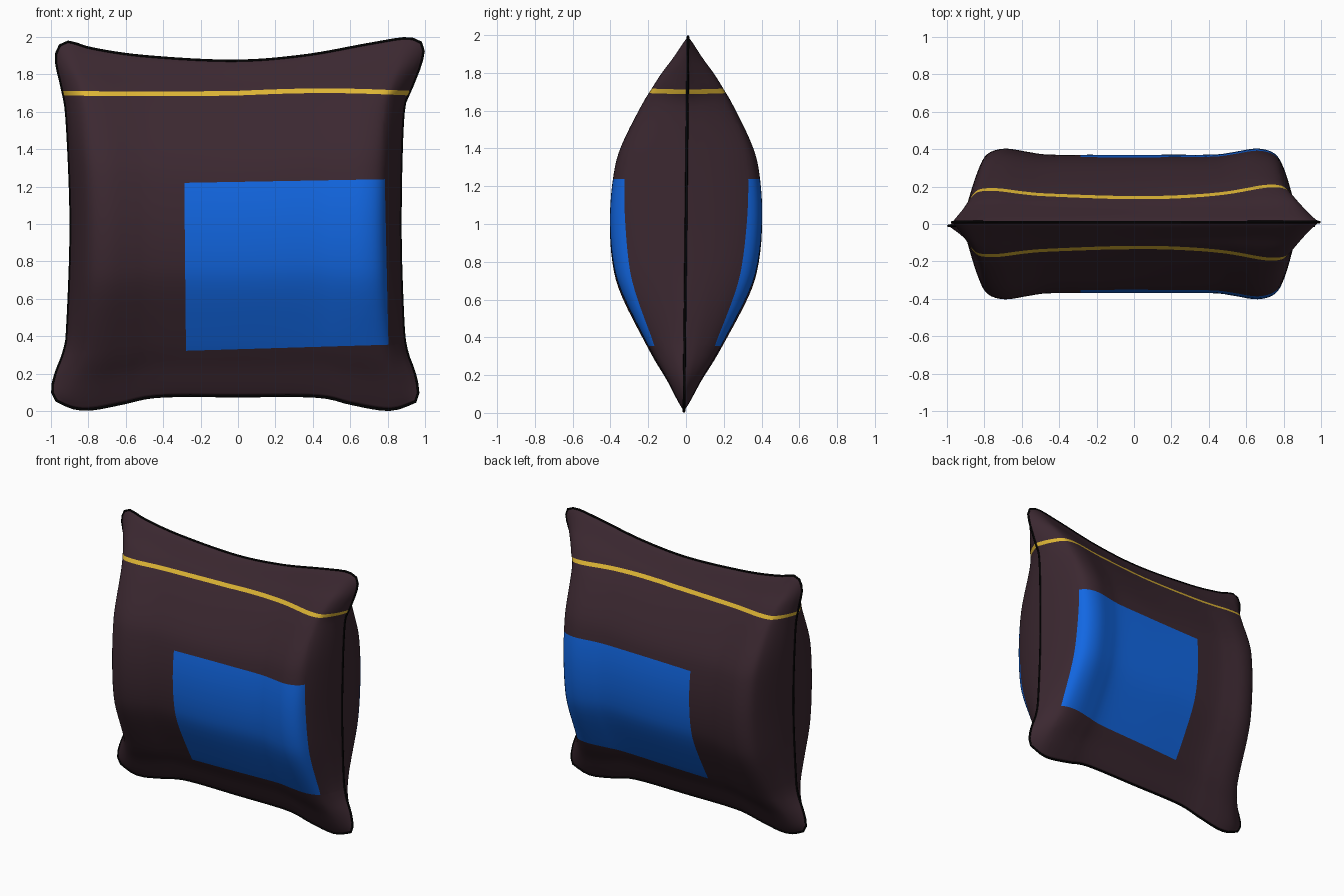
import bpy, bmesh, math
from mathutils import Vector

if "Cube" in bpy.data.objects:
    bpy.data.objects.remove(bpy.data.objects["Cube"])


def material(name, rgb):
    m = bpy.data.materials.new(name)
    m.diffuse_color = (*rgb, 1)
    m.use_nodes = True
    m.node_tree.nodes["Principled BSDF"].inputs["Base Color"].default_value = m.diffuse_color
    return m


FABRIC = material("dark plum fabric", (0.044, 0.021, 0.030))
BLUE = material("blue patch", (0.006, 0.135, 0.76))
YELLOW = material("yellow stripe", (0.72, 0.46, 0.035))
BLACK = material("black piping", (0.001, 0.001, 0.001))


def spline(points, steps):
    """Catmull-Rom samples through 2D points."""
    p = [Vector(q) for q in points]
    p = [2 * p[0] - p[1]] + p + [2 * p[-1] - p[-2]]
    out = []
    for i in range(1, len(p) - 2):
        a, b, c, d = p[i - 1:i + 3]
        for k in range(steps):
            t = k / steps
            out.append(0.5 * (2 * b + (c - a) * t + (2 * a - 5 * b + 4 * c - d) * t * t
                              + (3 * b - a - 3 * c + d) * t ** 3))
    return out + [p[-2]]


def by_length(points):
    """Function giving the point at a fraction of the spline's length."""
    s = spline(points, 12)
    acc = [0.0]
    for a, b in zip(s, s[1:]):
        acc.append(acc[-1] + (b - a).length)

    def at(t):
        d = t * acc[-1]
        for i in range(len(s) - 1):
            if d <= acc[i + 1]:
                return s[i].lerp(s[i + 1], (d - acc[i]) / (acc[i + 1] - acc[i]))
        return s[-1].copy()
    return at


# Seam outline (x, z): four edges between the ear tips
TL, TR, BR, BL = (-0.952, 1.955), (0.978, 1.970), (0.948, 0.050), (-0.970, 0.055)
top = by_length([TL, (-0.90, 1.974), (-0.78, 1.938), (-0.5, 1.897), (-0.03, 1.872),
                 (0.35, 1.90), (0.70, 1.962), (0.90, 1.993), TR])
bottom = by_length([BL, (-0.88, 0.016), (-0.78, 0.01), (-0.62, 0.04), (-0.42, 0.078),
                    (0, 0.08), (0.42, 0.078), (0.6, 0.04), (0.76, 0.01), (0.85, 0.013), BR])
left = by_length([BL, (-0.994, 0.11), (-0.975, 0.2), (-0.93, 0.32), (-0.912, 0.45), (-0.894, 1.0),
                  (-0.915, 1.55), (-0.94, 1.72), (-0.97, 1.85), (-0.97, 1.92), TL])
right = by_length([BR, (0.963, 0.10), (0.945, 0.2), (0.90, 0.33), (0.882, 0.5), (0.868, 1.0),
                   (0.883, 1.58), (0.925, 1.72), (0.975, 1.85), (0.992, 1.93), TR])

# Thickness profiles: across (position, half depth) and up (position, factor)
half = [(0, 0.37), (0.25, 0.37), (0.5, 0.371), (0.62, 0.385), (0.76, 0.403), (0.865, 0.375),
        (0.92, 0.295), (0.966, 0.165), (0.99, 0.06), (1, 0)]
across = spline([(-x, h) for x, h in half[:0:-1]] + half, 4)
upward = spline([(-1, 0), (-0.92, 0.11), (-0.81, 0.25), (-0.66, 0.46), (-0.365, 0.83),
                 (-0.18, 0.96), (0.05, 1), (0.27, 0.957), (0.42, 0.86), (0.62, 0.62),
                 (0.79, 0.38), (0.88, 0.22), (0.96, 0.08), (1, 0)], 4)


def lean(z):
    return 0.011 * (z - 1)


def patch_point(a, b):
    """Blend the four seam edges into a surface."""
    c = [Vector(q) for q in (BL, BR, TL, TR)]
    flat = (c[0] * (1 - a) + c[1] * a) * (1 - b) + (c[2] * (1 - a) + c[3] * a) * b
    return bottom(a) * (1 - b) + top(a) * b + left(b) * (1 - a) + right(b) * a - flat


# Cushion body: front and back sheets joined at the seam
bm = bmesh.new()
base = [[patch_point((u.x + 1) / 2, (v.x + 1) / 2) for v in upward] for u in across]
for side in (-1, 1):
    grid = [[bm.verts.new((p.x, side * max(0, across[i].y * upward[j].y) + lean(p.y), p.y))
             for j, p in enumerate(col)] for i, col in enumerate(base)]
    for i in range(len(grid) - 1):
        for j in range(len(upward) - 1):
            bm.faces.new((grid[i][j], grid[i + 1][j], grid[i + 1][j + 1], grid[i][j + 1]))
bmesh.ops.remove_doubles(bm, verts=bm.verts, dist=1e-5)
bmesh.ops.recalc_face_normals(bm, faces=bm.faces)


def cut(co, no):
    bmesh.ops.bisect_plane(bm, geom=bm.verts[:] + bm.edges[:] + bm.faces[:], dist=1e-5,
                           plane_co=co, plane_no=no)


def wave(x):
    return 0.013 * math.sin(3.4 * x) * (1 if x > 0 else 0.3) + 0.003


def bend(sign):
    for v in bm.verts:
        v.co.z += sign * wave(v.co.x)


# Patch outline: planes facing outwards
planes = [(Vector(c), Vector(n)) for c, n in (
    ((-0.29, 0, 1.22), (-0.018, 0, 1)), ((-0.28, 0, 0.322), (0.03, 0, -1)),
    ((-0.285, 0, 1), (-1, 0, -0.01)), ((0.785, 0, 1.23), (1, 0, 0.022)))]
for co, no in planes:
    cut(co, no)
# Stripe edges are cut flat in a straightened copy of the wavy band
LOW, HIGH = 1.684, 1.709
bend(-1)
for z in (LOW, HIGH):
    cut((0, 0, z), (0, 0, 1))
stripe = [f for f in bm.faces if LOW < f.calc_center_median().z < HIGH]
bend(1)
for f in bm.faces:
    f.smooth = True
    c = f.calc_center_median()
    if all((c - co).dot(no) < 0 for co, no in planes):
        f.material_index = 1
for f in stripe:
    f.material_index = 2

mesh = bpy.data.meshes.new("cushion")
bm.to_mesh(mesh)
bm.free()
for m in (FABRIC, BLUE, YELLOW):
    mesh.materials.append(m)
cushion = bpy.data.objects.new("cushion", mesh)
bpy.context.collection.objects.link(cushion)

# Piping around the seam
N = 40
loop = ([bottom(i / N) for i in range(N)] + [right(i / N) for i in range(N)]
        + [top(1 - i / N) for i in range(N)] + [left(1 - i / N) for i in range(N)])
curve = bpy.data.curves.new("seam_piping", "CURVE")
curve.dimensions = "3D"
curve.bevel_depth = 0.007
curve.bevel_resolution = 2
s = curve.splines.new("POLY")
s.points.add(len(loop) - 1)
for pt, p in zip(s.points, loop):
    pt.co = (p.x, lean(p.y), p.y, 1)
s.use_cyclic_u = True
curve.materials.append(BLACK)
piping = bpy.data.objects.new("seam_piping", curve)
bpy.context.collection.objects.link(piping)
bpy.ops.object.select_all(action="DESELECT")
piping.select_set(True)
bpy.context.view_layer.objects.active = piping
bpy.ops.object.convert(target="MESH")
bpy.ops.object.shade_smooth_by_angle(angle=math.radians(60))
